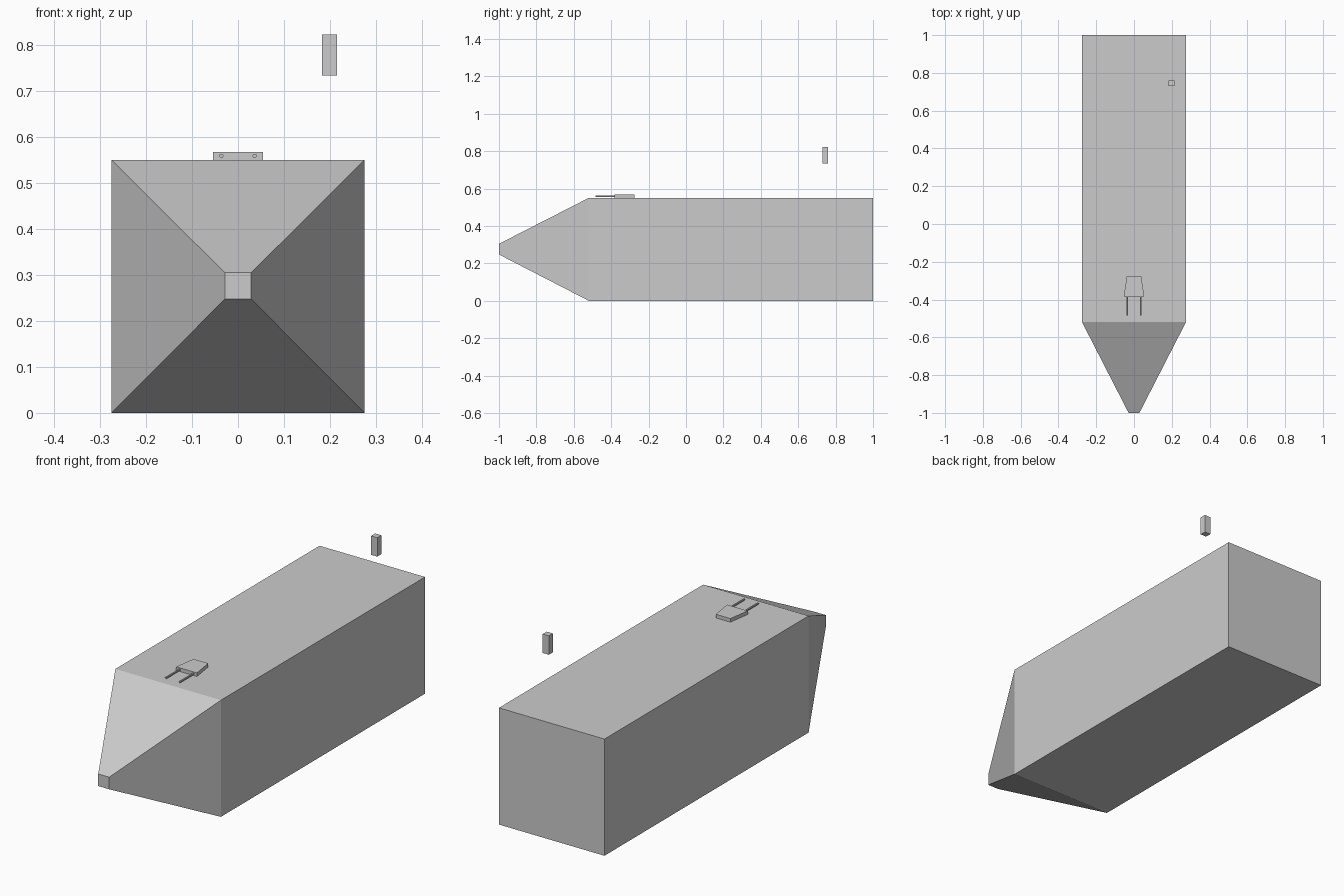
import bpy, bmesh
from math import pi

if "Cube" in bpy.data.objects:
    bpy.data.objects.remove(bpy.data.objects["Cube"])


def frustum(name, a, b, axis):
    """Four-sided solid between two rectangles (u0, u1, v0, v1, position) along y or z."""
    bm = bmesh.new()
    rings = []
    for u0, u1, v0, v1, p in (a, b):
        pts = [(u0, v0), (u1, v0), (u1, v1), (u0, v1)]
        rings.append([bm.verts.new((u, p, v) if axis == "y" else (u, v, p)) for u, v in pts])
    bm.faces.new(rings[0])
    bm.faces.new(rings[1])
    for i in range(4):
        j = (i + 1) % 4
        bm.faces.new((rings[0][i], rings[0][j], rings[1][j], rings[1][i]))
    bmesh.ops.recalc_face_normals(bm, faces=bm.faces)
    mesh = bpy.data.meshes.new(name)
    bm.to_mesh(mesh)
    bm.free()
    obj = bpy.data.objects.new(name, mesh)
    bpy.context.collection.objects.link(obj)
    return obj


# Long body with its front end extruded into a blunt pyramid nose
body = frustum("body", (-0.275, 0.275, 0, 0.55, -0.52), (-0.275, 0.275, 0, 0.55, 1), "y")
bm = bmesh.new()
bm.from_mesh(body.data)
front = min(bm.faces, key=lambda f: f.calc_center_median().y)
tip = bmesh.ops.extrude_discrete_faces(bm, faces=[front])["faces"][0]
for v in tip.verts:
    v.co = (v.co.x * 0.104, -1, 0.276 + (v.co.z - 0.275) * 0.104)
bmesh.ops.recalc_face_normals(bm, faces=bm.faces)
bm.to_mesh(body.data)
bm.free()

# Small block floating above the rear
frustum("floating_block", (0.183, 0.215, 0.73, 0.76, 0.733),
        (0.183, 0.215, 0.73, 0.76, 0.822), "z")

# Tapered plug on the top, wide end forward
frustum("plug", (-0.054, 0.054, 0.549, 0.567, -0.383),
        (-0.038, 0.038, 0.549, 0.567, -0.276), "y")

# Two prongs pointing forward
for side, x in (("left", -0.036), ("right", 0.036)):
    bpy.ops.mesh.primitive_cylinder_add(vertices=8, radius=0.0047, depth=0.108,
                                        location=(x, -0.431, 0.5585), rotation=(pi / 2, 0, 0))
    bpy.context.object.name = side + "_prong"
